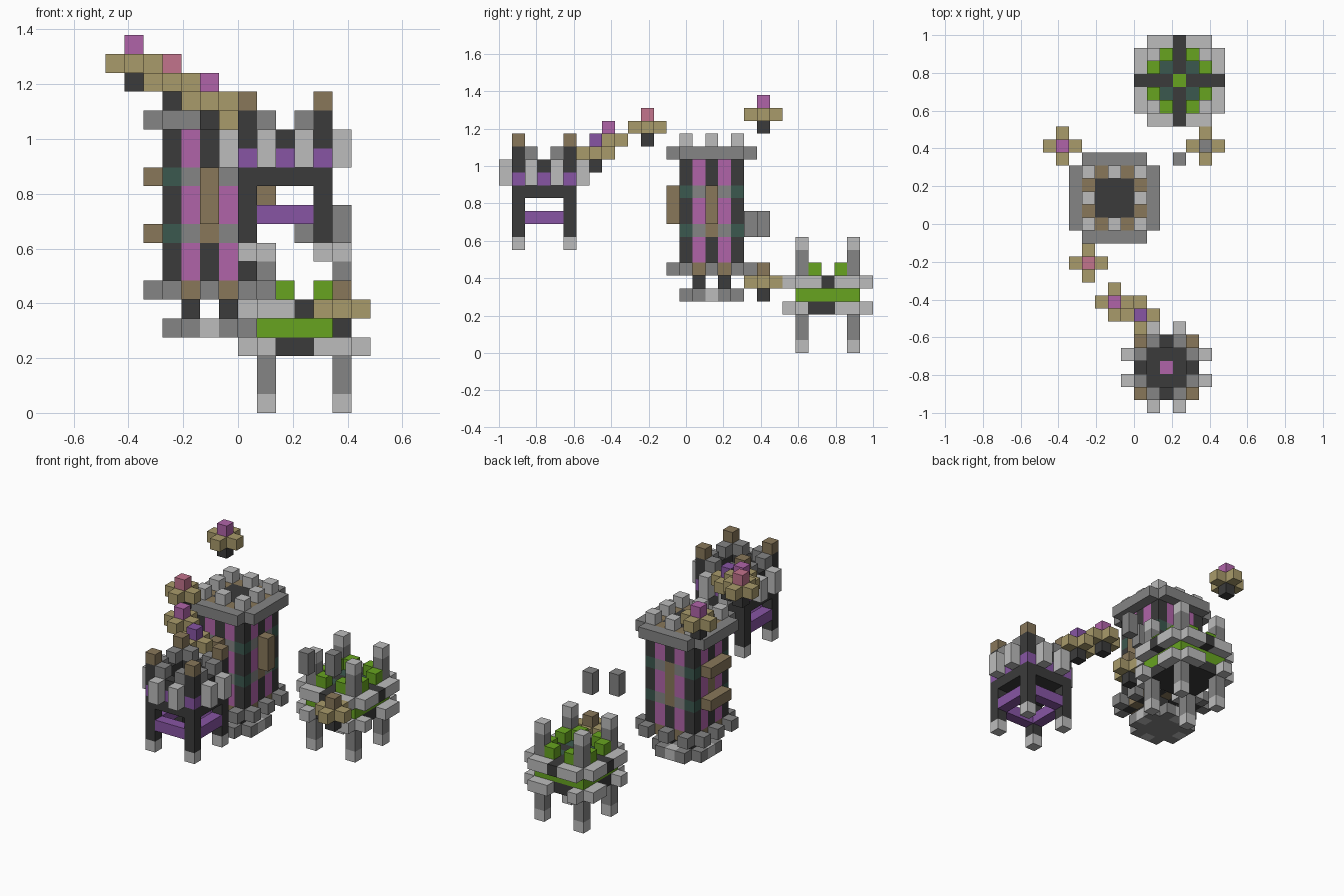
import bpy, bmesh
from mathutils import Vector

cube = bpy.data.objects.get("Cube")
if cube:
    bpy.data.objects.remove(cube, do_unlink=True)

U = 2 / 29  # edge of one block
ORIGIN = Vector((-7 * U, -1, 0))


def linear(c):
    c /= 255
    return c / 12.92 if c <= 0.04045 else ((c + 0.055) / 1.055) ** 2.4


COLOURS = {
    "charcoal": "3b3b3b", "stone": "858585", "pale_stone": "bcbcbc",
    "khaki": "a99b6b", "magenta": "b064a9", "violet": "8755a4",
    "brown": "88775a", "teal": "3b584e", "green": "67a420", "pink": "c2738c",
}
MATERIALS = {}
for name, code in COLOURS.items():
    rgba = [linear(v) for v in bytes.fromhex(code)] + [1]
    m = bpy.data.materials.new(name)
    m.use_nodes = True
    m.diffuse_color = rgba
    m.node_tree.nodes["Principled BSDF"].inputs["Base Color"].default_value = rgba
    MATERIALS[name] = m


class Part:
    """Blocks around a centre column, turned into one outer skin."""

    def __init__(self, name, ci, cj):
        self.name, self.c, self.cells = name, (ci, cj), {}

    def put(self, colour, a, b, *levels):
        for k in levels:
            self.cells[(self.c[0] + a, self.c[1] + b, k)] = colour

    def ring(self, colour, radius, offsets, *levels):
        # same offsets along all four sides
        for t in offsets:
            for s in (-radius, radius):
                self.put(colour, t, s, *levels)
                self.put(colour, s, t, *levels)

    def slab(self, colour, r, *levels):
        for a in range(-r, r + 1):
            for b in range(-r, r + 1):
                self.put(colour, a, b, *levels)

    def build(self):
        names = sorted(set(self.cells.values()))
        mesh = bpy.data.meshes.new(self.name)
        bm = bmesh.new()
        for cell, colour in self.cells.items():
            mid = Vector(cell) + Vector((.5, .5, .5))
            for axis in range(3):
                for sign in (-1, 1):
                    n = Vector((0, 0, 0))
                    n[axis] = sign
                    if tuple(int(v) for v in Vector(cell) + n) in self.cells:
                        continue
                    p = Vector((0, 0, 0))
                    p[(axis + 1) % 3] = 1
                    q = n.cross(p)
                    corners = (p + q, q - p, -p - q, p - q)
                    f = bm.faces.new([bm.verts.new((mid + (n + c) / 2) * U + ORIGIN)
                                      for c in corners])
                    f.material_index = names.index(colour)
        bmesh.ops.remove_doubles(bm, verts=bm.verts[:], dist=U / 100)
        bm.to_mesh(mesh)
        bm.free()
        for n in names:
            mesh.materials.append(MATERIALS[n])
        bpy.context.collection.objects.link(bpy.data.objects.new(self.name, mesh))


SIDES, ENDS, SPAN = (-1, 1), (-2, 2), range(-2, 3)

# Tall tower: walls with corner posts and coloured strips
body = Part("tower_body", 5, 16)
body.slab("charcoal", 2, *range(6, 16))
body.ring("magenta", 2, SIDES, *range(7, 15))
body.ring("stone", 2, SIDES, 9, 12)
body.ring("teal", 2, ENDS, 9, 12)
body.ring("brown", 2, [0], *range(9, 13))
body.ring("brown", 2, SIDES, 6, 15)
body.build()

battlement = Part("tower_battlement", 5, 16)
battlement.ring("stone", 3, SPAN, 15)
battlement.ring("pale_stone", 2, (-2, 0, 2), 16)
battlement.build()

footing = Part("tower_footing", 5, 16)
footing.ring("stone", 3, (-2, 0, 2), 6)
footing.slab("stone", 1, 4)
footing.ring("stone", 2, SIDES, 4)
footing.ring("pale_stone", 2, [0], 4)
footing.ring("charcoal", 1, SIDES, 5)
footing.build()

planks = Part("tower_planks", 5, 16)
planks.put("brown", 3, 0, 10, 11, 12)
planks.put("brown", 0, -3, 10, 11, 12)
for t in (-1, 0, 1):
    planks.put("brown", -3, t, 9, 12)
planks.build()

# Front turret on legs
legs = Part("turret_legs", 9, 3)
legs.ring("charcoal", 2, ENDS, 9, 10, 11)
legs.ring("pale_stone", 2, ENDS, 8)
legs.ring("violet", 2, (-1, 0, 1), 10)
legs.build()

crown = Part("turret_crown", 9, 3)
crown.slab("charcoal", 2, 12)
crown.put("magenta", 0, 0, 12)
crown.ring("charcoal", 2, SPAN, 13, 14)
crown.ring("violet", 2, (-2, 0, 2), 13)
crown.ring("stone", 2, SIDES, 15)
crown.ring("charcoal", 2, ENDS, 15)
crown.ring("brown", 2, ENDS, 16)
crown.ring("pale_stone", 3, SIDES, 13, 14)
crown.build()

# Rear garden platform on posts
garden = Part("garden_platform", 10, 25)
garden.slab("charcoal", 2, 3)
garden.slab("green", 2, 4)
garden.slab("teal", 1, 5)
garden.ring("charcoal", 1, [0], 5)
garden.ring("charcoal", 2, [0], 5)
garden.ring("charcoal", 3, [0], 5)
garden.put("green", 0, 0, 5)
garden.ring("green", 2, SIDES, 5, 6)
garden.build()

rails = Part("garden_rails", 10, 25)
rails.ring("pale_stone", 3, (-2, -1, 1, 2), 5)
rails.ring("pale_stone", 3, (-2, 1, 2), 3)
rails.build()

posts = Part("garden_posts", 10, 25)
posts.ring("stone", 2, ENDS, *range(1, 8))
posts.ring("pale_stone", 2, ENDS, 0, 8)
posts.build()

# Floating flowers: a cross of petals with a bud above and a stem below
FLOWERS = [("back_flower", 1, 20, 18, "magenta"), ("pink_flower", 3, 11, 17, "pink"),
           ("middle_flower", 5, 8, 16, "magenta"), ("violet_flower", 7, 7, 15, "violet"),
           ("low_flower", 12, 20, 5, "brown")]
for name, i, j, k, bud in FLOWERS:
    flower = Part(name, i, j)
    flower.ring("khaki", 1, [0], k)
    flower.put("khaki", 0, 0, k)
    flower.put(bud, 0, 0, k + 1)
    flower.put("charcoal", 0, 0, k - 1)
    flower.build()

# Two floating stones
for name, i, j in (("inner_floating_stone", 10, 19), ("outer_floating_stone", 12, 20)):
    stone = Part(name, i, j)
    stone.put("stone", 0, 0, 9, 10)
    stone.build()
